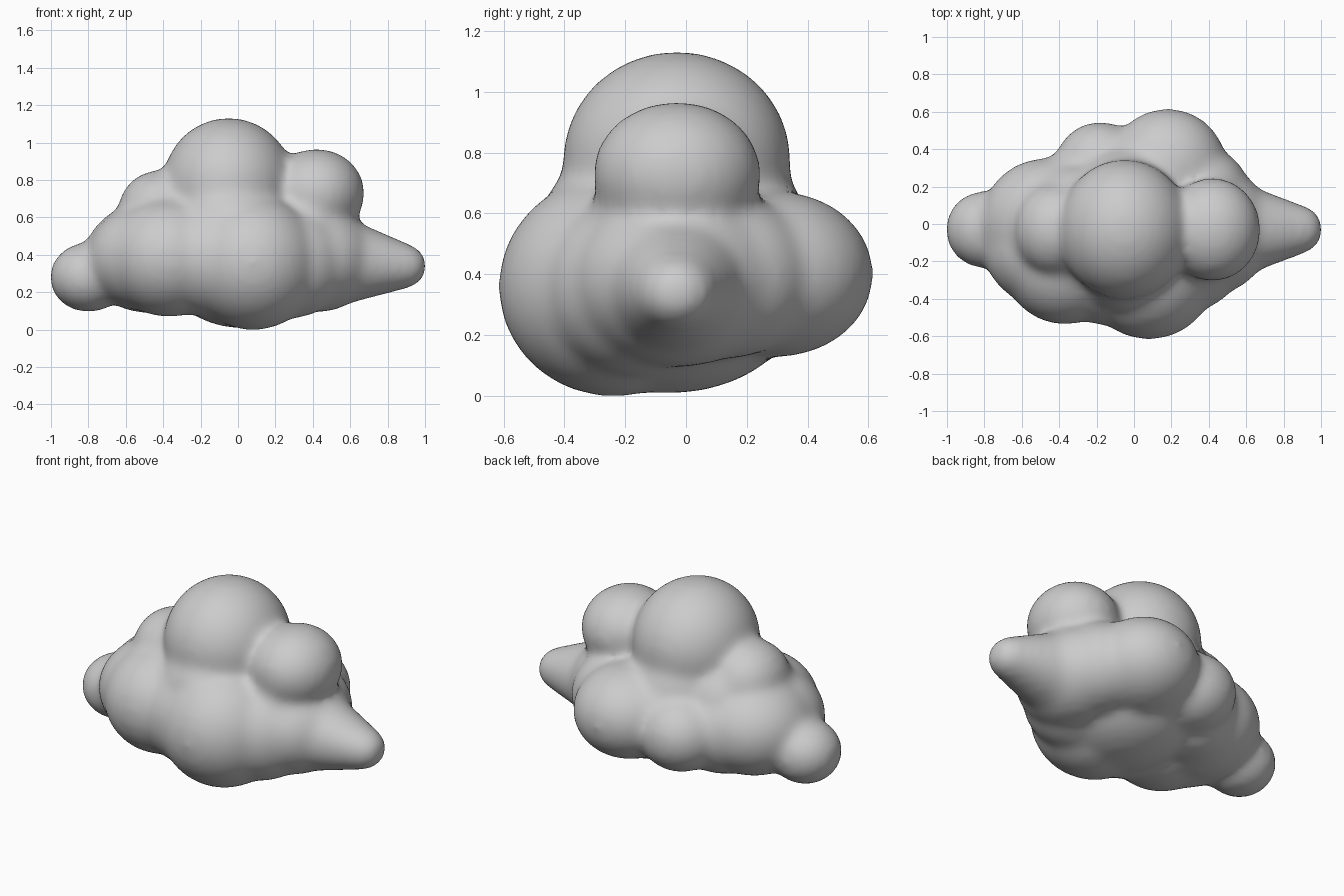
import bpy, bmesh
from mathutils import Matrix

# Puffs: centre, radii
puffs = [
    ((-0.05, -0.03, 0.775), (0.345, 0.368, 0.35)),   # top
    ((0.42, -0.03, 0.73), (0.25, 0.27, 0.23)),       # upper right
    ((-0.42, -0.03, 0.63), (0.215, 0.24, 0.215)),    # upper left
    ((-0.80, -0.03, 0.28), (0.20, 0.20, 0.18)),      # left end
    ((0.08, -0.24, 0.36), (0.36, 0.37, 0.355)),      # front right
    ((-0.37, -0.20, 0.385), (0.33, 0.33, 0.31)),     # front left
    ((0.18, 0.30, 0.40), (0.31, 0.31, 0.265)),       # back right
    ((-0.18, 0.30, 0.36), (0.24, 0.24, 0.22)),       # back left
    ((-0.47, 0.00, 0.385), (0.345, 0.345, 0.29)),    # left middle
    ((0.42, -0.03, 0.38), (0.31, 0.34, 0.28)),       # right middle
    ((0.03, -0.06, 0.30), (0.40, 0.42, 0.285)),      # core
    # fillers that soften the valleys
    ((-0.04, -0.04, 0.56), (0.36, 0.43, 0.30)),      # under the top
    ((-0.14, -0.21, 0.38), (0.30, 0.325, 0.31)),     # between front puffs
    ((0.02, 0.24, 0.40), (0.26, 0.26, 0.26)),        # between back puffs
    ((0.36, 0.14, 0.39), (0.26, 0.27, 0.26)),        # back right to tail
    ((0.29, -0.17, 0.36), (0.29, 0.29, 0.29)),       # front right to tail
    ((-0.33, 0.12, 0.37), (0.27, 0.26, 0.27)),       # back left to left end
    ((-0.48, -0.12, 0.385), (0.32, 0.31, 0.28)),     # front left to left end
    ((-0.34, -0.12, 0.52), (0.26, 0.25, 0.23)),      # under upper left, front
    ((-0.30, 0.07, 0.52), (0.25, 0.24, 0.23)),       # under upper left, back
    ((0.34, -0.04, 0.54), (0.28, 0.28, 0.24)),       # under upper right
]

# Tapering right-hand tail made of closely spaced puffs
STEPS = 14
for i in range(STEPS + 1):
    t = i / STEPS
    r = 0.29 + (0.125 - 0.29) * t
    puffs.append(((0.40 + 0.478 * t, -0.03, 0.375 - 0.035 * t), (r, r, r * 0.92)))

PAD = 0.008  # compensates smoothing shrinkage
bm = bmesh.new()
for centre, radii in puffs:
    size = [r + PAD for r in radii]
    bmesh.ops.create_uvsphere(bm, u_segments=40, v_segments=24, radius=1,
                              matrix=Matrix.LocRotScale(centre, None, size))
mesh = bpy.data.meshes.new("cloud")
bm.to_mesh(mesh)
bm.free()
cloud = bpy.data.objects.new("cloud", mesh)
bpy.context.collection.objects.link(cloud)

# Fuse the puffs into one soft skin
remesh = cloud.modifiers.new("fuse", 'REMESH')
remesh.mode = 'VOXEL'
remesh.voxel_size = 0.022
remesh.use_smooth_shade = True
smooth = cloud.modifiers.new("soften", 'SMOOTH')
smooth.factor = 0.5
smooth.iterations = 24
